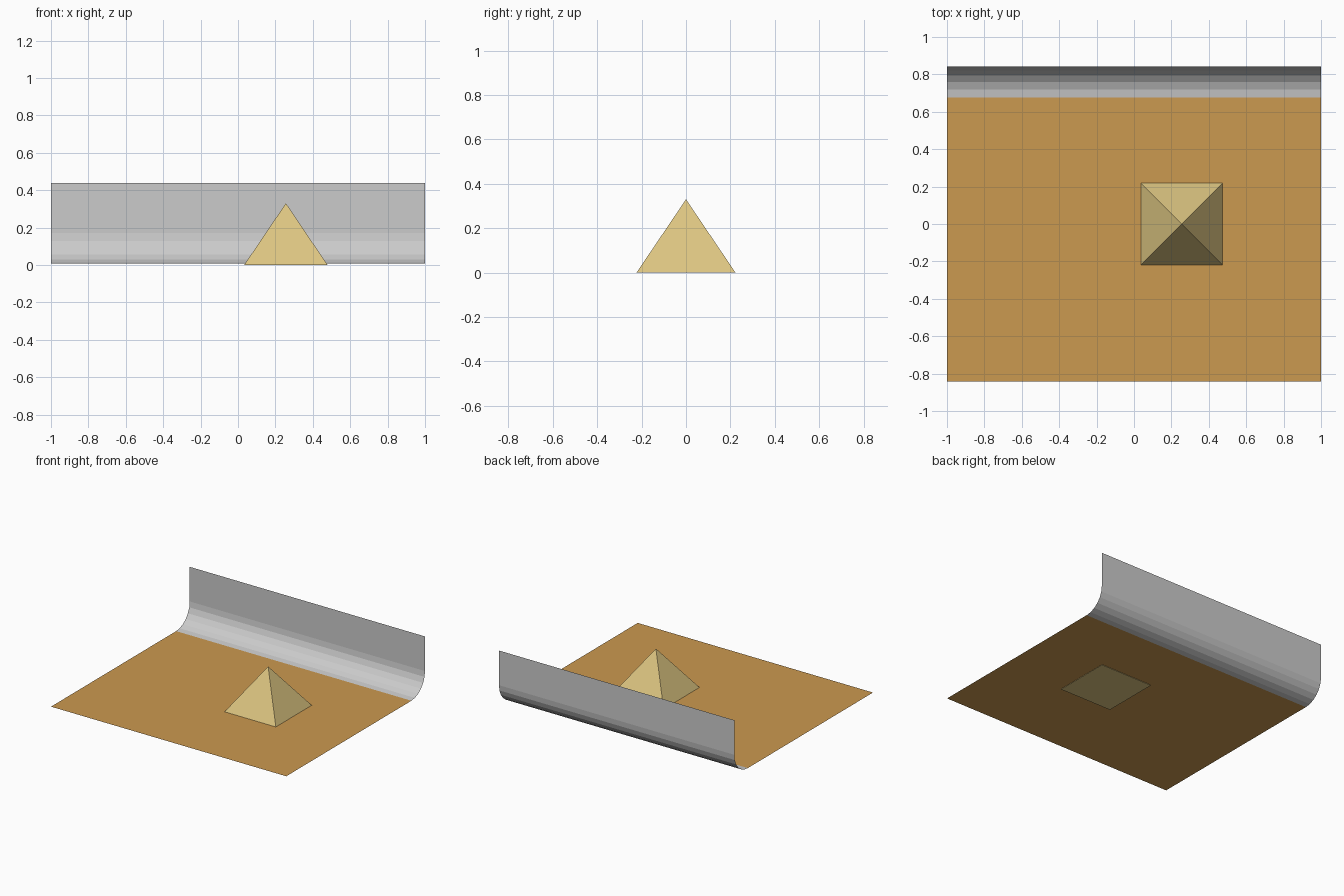
import bpy, bmesh, math

if "Cube" in bpy.data.objects:
    bpy.data.objects.remove(bpy.data.objects["Cube"])

FLOOR_Z = 0.007
FRONT, BEND, BACK, TOP = -0.842, 0.677, 0.842, 0.438


def material(name, color):
    m = bpy.data.materials.new(name)
    m.diffuse_color = (*color, 1)
    m.use_nodes = True
    m.node_tree.nodes["Principled BSDF"].inputs["Base Color"].default_value = m.diffuse_color
    return m


def add_object(name, bm, mat=None):
    mesh = bpy.data.meshes.new(name)
    bm.to_mesh(mesh)
    bm.free()
    obj = bpy.data.objects.new(name, mesh)
    bpy.context.collection.objects.link(obj)
    if mat:
        mesh.materials.append(mat)
    return obj


def sheet(name, profile, mat=None):
    """Sweep a (y, z) profile along x as a thin single-sided sheet."""
    bm = bmesh.new()
    rows = [[bm.verts.new((x, y, z)) for x in (-1, 1)] for y, z in profile]
    for a, b in zip(rows, rows[1:]):
        bm.faces.new((a[0], a[1], b[1], b[0]))
    return add_object(name, bm, mat)


# Flat floor
sheet("floor", [(FRONT, FLOOR_Z), (BEND, FLOOR_Z)],
      material("floor_orange", (0.6, 0.32, 0.08)))

# Back wall with a six-segment quarter-round cove at its foot
r = BACK - BEND
cove = [(BEND + r * math.sin(i * math.pi / 12),
         FLOOR_Z + r * (1 - math.cos(i * math.pi / 12))) for i in range(7)]
sheet("back_wall", cove + [(BACK, TOP)])

# Four-sided pyramid
bm = bmesh.new()
bmesh.ops.create_cone(bm, cap_ends=True, segments=4, radius1=0.223 * math.sqrt(2),
                      radius2=0, depth=0.33)
bmesh.ops.remove_doubles(bm, verts=bm.verts, dist=1e-4)
# Turn the base square to the axes
for v in bm.verts:
    x, y = v.co.x, v.co.y
    if abs(x) < 0.01 or abs(y) < 0.01:
        v.co.x, v.co.y = (x - y) * math.sqrt(0.5), (x + y) * math.sqrt(0.5)
bm.normal_update()
pyramid = add_object("pyramid", bm, material("sand", (0.72, 0.56, 0.22)))
pyramid.location = (0.256, 0, 0.165)
